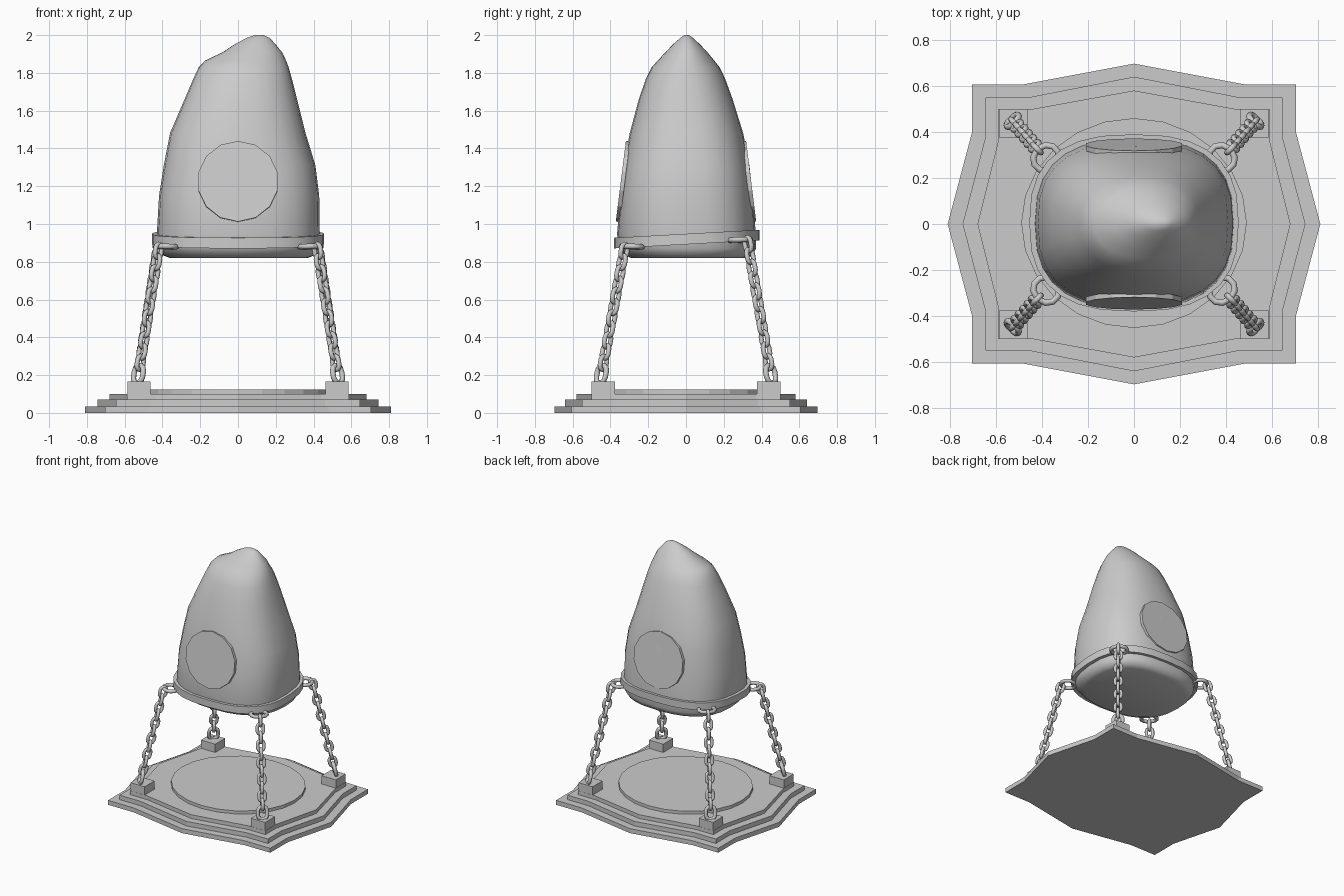
import bpy, bmesh
from math import sin, cos, pi, atan2
from mathutils import Vector, Matrix

if "Cube" in bpy.data.objects:
    bpy.data.objects.remove(bpy.data.objects["Cube"])


def finish(name, bm, smooth=None):
    bmesh.ops.recalc_face_normals(bm, faces=bm.faces[:])
    me = bpy.data.meshes.new(name)
    bm.to_mesh(me)
    bm.free()
    ob = bpy.data.objects.new(name, me)
    bpy.context.collection.objects.link(ob)
    if smooth:
        bpy.ops.object.select_all(action='DESELECT')
        ob.select_set(True)
        bpy.context.view_layer.objects.active = ob
        bpy.ops.object.shade_smooth_by_angle(angle=smooth)
    return ob


def bridge(bm, rings, closed=False, caps=True):
    """Skin a list of equal-length point rings."""
    vs = [[bm.verts.new(p) for p in r] for r in rings]
    n = len(vs[0])
    pairs = list(zip(vs, vs[1:])) + ([(vs[-1], vs[0])] if closed else [])
    for a, b in pairs:
        for i in range(n):
            j = (i + 1) % n
            bm.faces.new((a[i], a[j], b[j], b[i]))
    if caps and not closed:
        bm.faces.new(vs[0][::-1])
        bm.faces.new(vs[-1])


def oval(x0, x1, y0, y1, z, n=2.0, tilt=0.0, segs=28):
    """Superellipse ring inside the given bounds."""
    pts = []
    for i in range(segs):
        a = 2 * pi * i / segs
        c, s = cos(a), sin(a)
        px = abs(c) ** (2 / n) * (1 if c >= 0 else -1)
        py = abs(s) ** (2 / n) * (1 if s >= 0 else -1)
        x = (x0 + x1) / 2 + px * (x1 - x0) / 2
        y = (y0 + y1) / 2 + py * (y1 - y0) / 2
        pts.append((x, y, z + tilt * y))
    return pts


def link(bm, centre, along, side, length, width, wire):
    """One stadium-shaped chain link."""
    along, side = along.normalized(), side.normalized()
    binormal = along.cross(side)
    r, h = width / 2 - wire, (length - width) / 2
    rings = []
    for end in (1, -1):
        for k in range(6):
            a = pi * k / 5
            out = (side * cos(a) + along * sin(a)) * end
            p = centre + along * h * end + out * r
            rings.append([p + wire * (out * cos(t) + binormal * sin(t))
                          for t in (2 * pi * q / 8 for q in range(8))])
    bridge(bm, rings, closed=True)


# Stepped plinth: quarter outline mirrored into all four quadrants
tiers = [(0.0, 0.035, [(.81, 0), (.705, .395), (.705, .607), (.48, .607), (0, .697)]),
         (.035, 0.07, [(.745, 0), (.645, .38), (.645, .55), (.46, .55), (0, .64)]),
         (.07, 0.1, [(.68, 0), (.588, .37), (.588, .50), (.44, .50), (0, .58)])]
for i, (z0, z1, q) in enumerate(tiers):
    half = q + [(-x, y) for x, y in q[-2::-1]]
    outline = half + [(x, -y) for x, y in half[-2:0:-1]]
    bm = bmesh.new()
    bridge(bm, [[(x, y, z) for x, y in outline] for z in (z0, z1)])
    finish(f"plinth_step_{i + 1}", bm)

# Low oval slab on the plinth
bm = bmesh.new()
bridge(bm, [oval(-.49, .49, -.452, .46, z, segs=24) for z in (.09, .124)])
finish("plinth_slab", bm)

# Stone body: z, x bounds, y bounds, squareness
sections = [(.82, -.36, .37, -.29, .32, 2.5), (.835, -.40, .405, -.325, .355, 2.5),
            (.87, -.42, .425, -.35, .37, 2.6), (.945, -.43, .433, -.365, .37, 2.6),
            (1.15, -.418, .43, -.348, .353, 2.6), (1.31, -.393, .41, -.33, .336, 2.5),
            (1.48, -.36, .358, -.298, .303, 2.4), (1.66, -.283, .313, -.25, .247, 2.3),
            (1.77, -.236, .285, -.212, .207, 2.2), (1.83, -.208, .268, -.182, .178, 2.1),
            (1.865, -.175, .255, -.15, .15, 2), (1.91, -.08, .233, -.108, .113, 2),
            (1.95, -.02, .20, -.07, .075, 2), (1.985, .045, .168, -.03, .038, 2),
            (2.0, .09, .135, -.01, .015, 2)]
bm = bmesh.new()
bridge(bm, [oval(x0, x1, y0, y1, z, n) for z, x0, x1, y0, y1, n in sections])
finish("stone_body", bm, 0.9)

# Flat round panels, front and back
for name, s in (("front_panel", -1), ("back_panel", 1)):
    bm = bmesh.new()
    m = Matrix.Translation((0, s * .334, 1.225)) @ Matrix.Rotation(s * .125 + pi / 2, 4, 'X')
    bmesh.ops.create_cone(bm, cap_ends=True, segments=14, radius1=.215, radius2=.215,
                          depth=.022, matrix=m)
    finish(name, bm)

# Tilted metal band
bm = bmesh.new()
profile = [(.455, -.028), (.455, .028), (.423, .028), (.423, -.028)]
bridge(bm, [oval(-w, w, -w + .075, w - .065, .92 + dz, 2.6, .055) for w, dz in profile],
       closed=True)
finish("metal_band", bm, 0.6)

# Corner blocks, chains and band shackles
COUNT = 12
for sx in (-1, 1):
    for sy in (-1, 1):
        tag = ("left" if sx < 0 else "right") + ("_front" if sy < 0 else "_back")
        bm = bmesh.new()
        bmesh.ops.create_cube(bm, size=1, matrix=Matrix.Translation(
            (sx * .524, sy * .438, .1275)) @ Matrix.Diagonal((.124, .122, .075, 1)))
        finish("anchor_block_" + tag, bm)

        tz = .92 + .055 * sy * .32
        bottom = Vector((sx * .527, sy * .448, .205))
        top = Vector((sx * .422, sy * .328, tz - .045))
        u = top - bottom
        tangent = Vector((-sx * sy * .707, .707, 0))
        across = u.cross(tangent)
        bm = bmesh.new()
        link(bm, bottom, u, tangent, .125, .095, .014)
        for i in range(1, COUNT):
            link(bm, bottom + u * (i / (COUNT - 1)), u,
                 tangent if i % 2 == 0 else across, .1, .07, .0125)
        outward = Vector((sx, sy, .06))
        link(bm, Vector((sx * .382, sy * .287, tz - .022)), tangent, outward, .145, .13, .014)
        finish("chain_" + tag, bm, 1.0)
